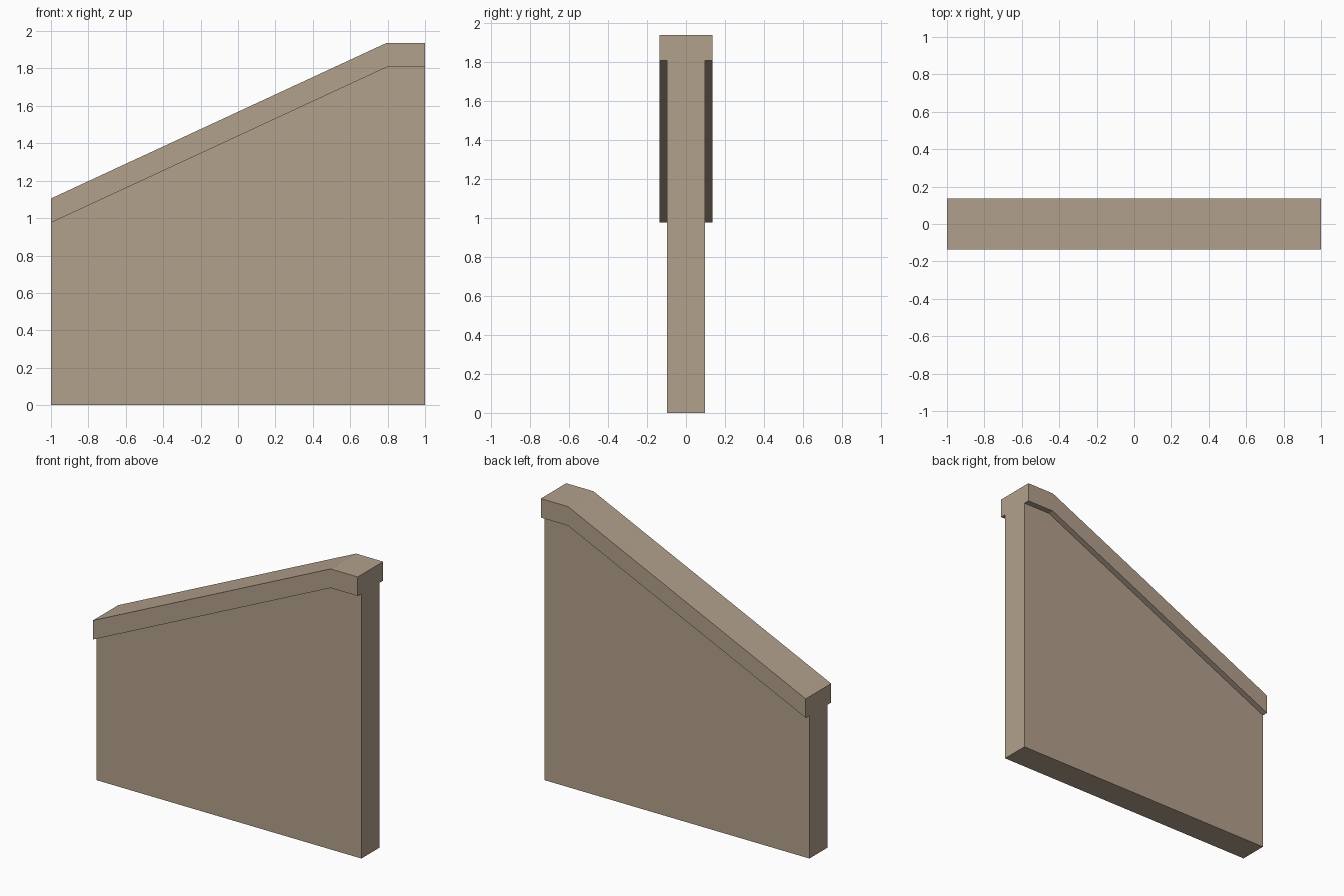
import bpy
import bmesh

cube = bpy.data.objects.get("Cube")
if cube:
    bpy.data.objects.remove(cube, do_unlink=True)

stone = bpy.data.materials.new("tan_stone")
stone.use_nodes = True
colour = (0.45, 0.355, 0.265, 1)
stone.diffuse_color = colour
stone.node_tree.nodes["Principled BSDF"].inputs["Base Color"].default_value = colour


def extrude_profile(name, profile, half_depth):
    """Solid made from an (x, z) outline, centred on y = 0."""
    bm = bmesh.new()
    face = bm.faces.new([bm.verts.new((x, -half_depth, z)) for x, z in profile])
    result = bmesh.ops.extrude_face_region(bm, geom=[face])
    moved = [v for v in result["geom"] if isinstance(v, bmesh.types.BMVert)]
    bmesh.ops.translate(bm, verts=moved, vec=(0, 2 * half_depth, 0))
    bmesh.ops.recalc_face_normals(bm, faces=bm.faces)
    mesh = bpy.data.meshes.new(name)
    bm.to_mesh(mesh)
    bm.free()
    mesh.materials.append(stone)
    obj = bpy.data.objects.new(name, mesh)
    bpy.context.collection.objects.link(obj)
    return obj


# Sloping line shared by the wall top and the underside of the coping
slope = [(-1, 0.975), (0.795, 1.807), (1, 1.807)]
cap_height = 0.13

# Wall panel
extrude_profile("wall_panel", [(1, 0), (-1, 0)] + slope, 0.097)

# Overhanging coping that follows the slope
cap_top = [(x, z + cap_height) for x, z in reversed(slope)]
extrude_profile("coping", slope + cap_top, 0.137)
